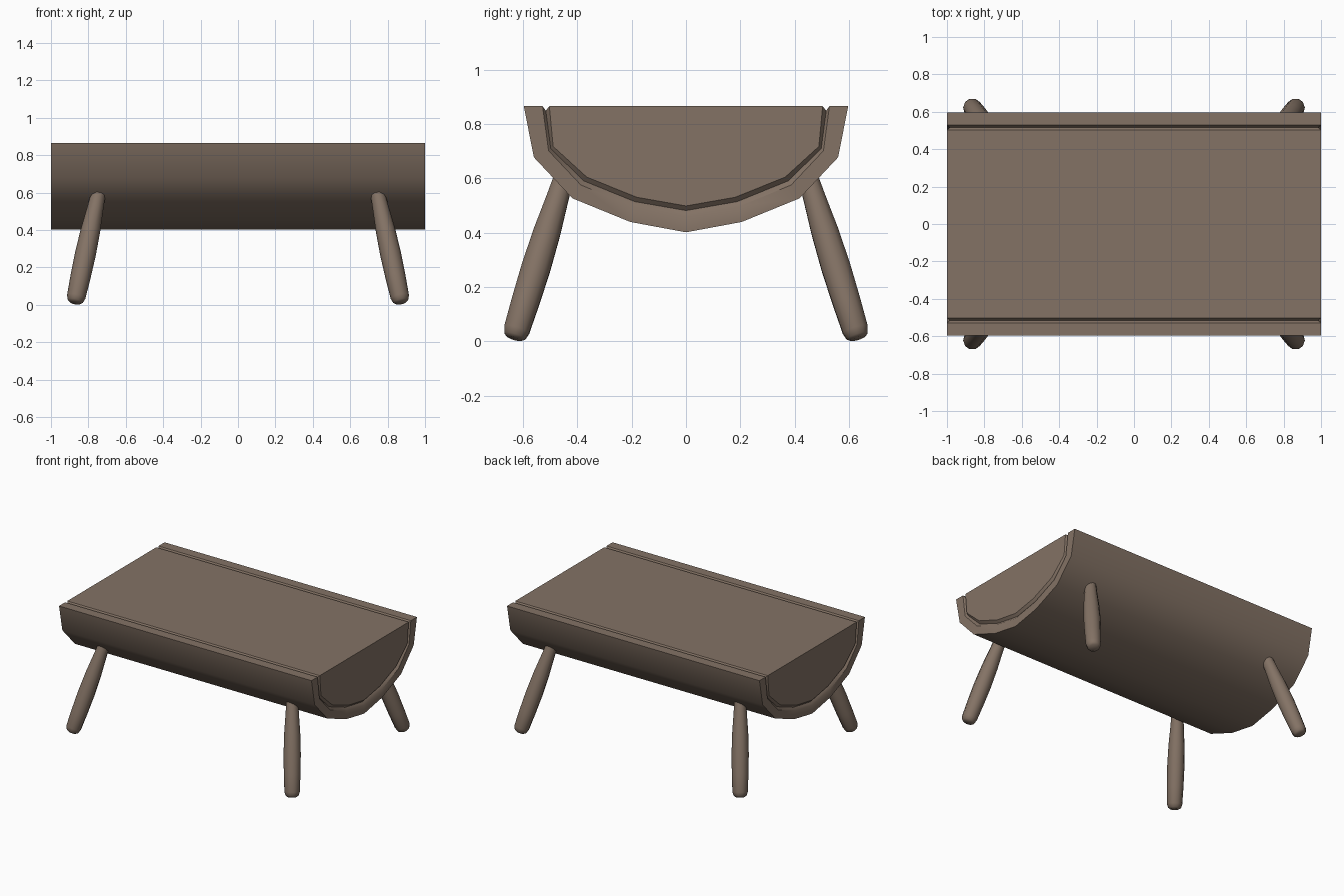
import bpy, bmesh, math
from mathutils import Vector

if "Cube" in bpy.data.objects:
    bpy.data.objects.remove(bpy.data.objects["Cube"])

wood = bpy.data.materials.new("brown_wood")
wood.diffuse_color = (0.23, 0.17, 0.13, 1)
wood.use_nodes = True
wood.node_tree.nodes["Principled BSDF"].inputs["Base Color"].default_value = wood.diffuse_color


def finish(bm, name, angle):
    bmesh.ops.recalc_face_normals(bm, faces=bm.faces[:])
    me = bpy.data.meshes.new(name)
    bm.to_mesh(me)
    bm.free()
    me.materials.append(wood)
    ob = bpy.data.objects.new(name, me)
    bpy.context.collection.objects.link(ob)
    bpy.ops.object.select_all(action='DESELECT')
    ob.select_set(True)
    bpy.context.view_layer.objects.active = ob
    bpy.ops.object.shade_smooth_by_angle(angle=math.radians(angle))
    return ob


# Half-log seat: nested half profiles (y, z) from rim to keel, with a V groove
TOP, DEPTH = 0.866, 0.016
bark = [(.597, TOP), (.56, .678), (.418, .527), (.205, .44), (0, .402)]
groove_out = [(.528, TOP), (.506, .702), (.387, .576), (.197, .498), (0, .461)]
groove_low = [(.516, TOP - DEPTH), (.498, .71), (.376, .591), (.189, .515), (0, .482)]
core = [(.503, TOP), (.489, .718), (.365, .605), (.181, .531), (0, .499)]


def arc(bm, half, x):
    pts = half + [(-y, z) for y, z in reversed(half[:-1])]
    return [bm.verts.new((x, y, z)) for y, z in pts]


def strip(bm, a, b):
    for i in range(len(a) - 1):
        bm.faces.new((a[i], a[i + 1], b[i + 1], b[i]))


bm = bmesh.new()
ends = []
for s in (1, -1):
    rings = [arc(bm, bark, s), arc(bm, groove_out, s),
             arc(bm, groove_low, s * (1 - DEPTH)), arc(bm, core, s)]
    for a, b in zip(rings, rings[1:]):
        strip(bm, a, b)
    bm.faces.new(rings[-1])
    ends.append(rings)
right, left = ends
strip(bm, right[0], left[0])
# Flat top: bark edges, groove walls and centre board
rim_r = [r[0] for r in right] + [r[-1] for r in reversed(right)]
rim_l = [r[0] for r in left] + [r[-1] for r in reversed(left)]
strip(bm, rim_r, rim_l)
finish(bm, "half_log_seat", 40)

# Turned legs: (distance along the leg, radius), splayed outwards
leg_profile = [(0, .028), (.01, .042), (.035, .05), (.15, .054), (.28, .056),
               (.42, .052), (.55, .043), (.68, .036)]
SIDES = 10


def leg(name, sx, sy):
    foot = Vector((.872 * sx, .633 * sy, .011))
    axis = Vector((-.215 * sx, -.31 * sy, 1)).normalized()
    turn = axis.to_track_quat('Z', 'Y')
    bm = bmesh.new()
    rings = []
    for d, r in leg_profile:
        ring = []
        for i in range(SIDES):
            a = 2 * math.pi * i / SIDES
            ring.append(bm.verts.new(foot + turn @ Vector((r * math.cos(a), r * math.sin(a), d))))
        rings.append(ring)
    for a, b in zip(rings, rings[1:]):
        strip(bm, a + a[:1], b + b[:1])
    bm.faces.new(rings[0])
    bm.faces.new(rings[-1])
    finish(bm, name, 60)


for side, sx in (("right", 1), ("left", -1)):
    for place, sy in (("front", -1), ("back", 1)):
        leg(f"{place}_{side}_leg", sx, sy)
